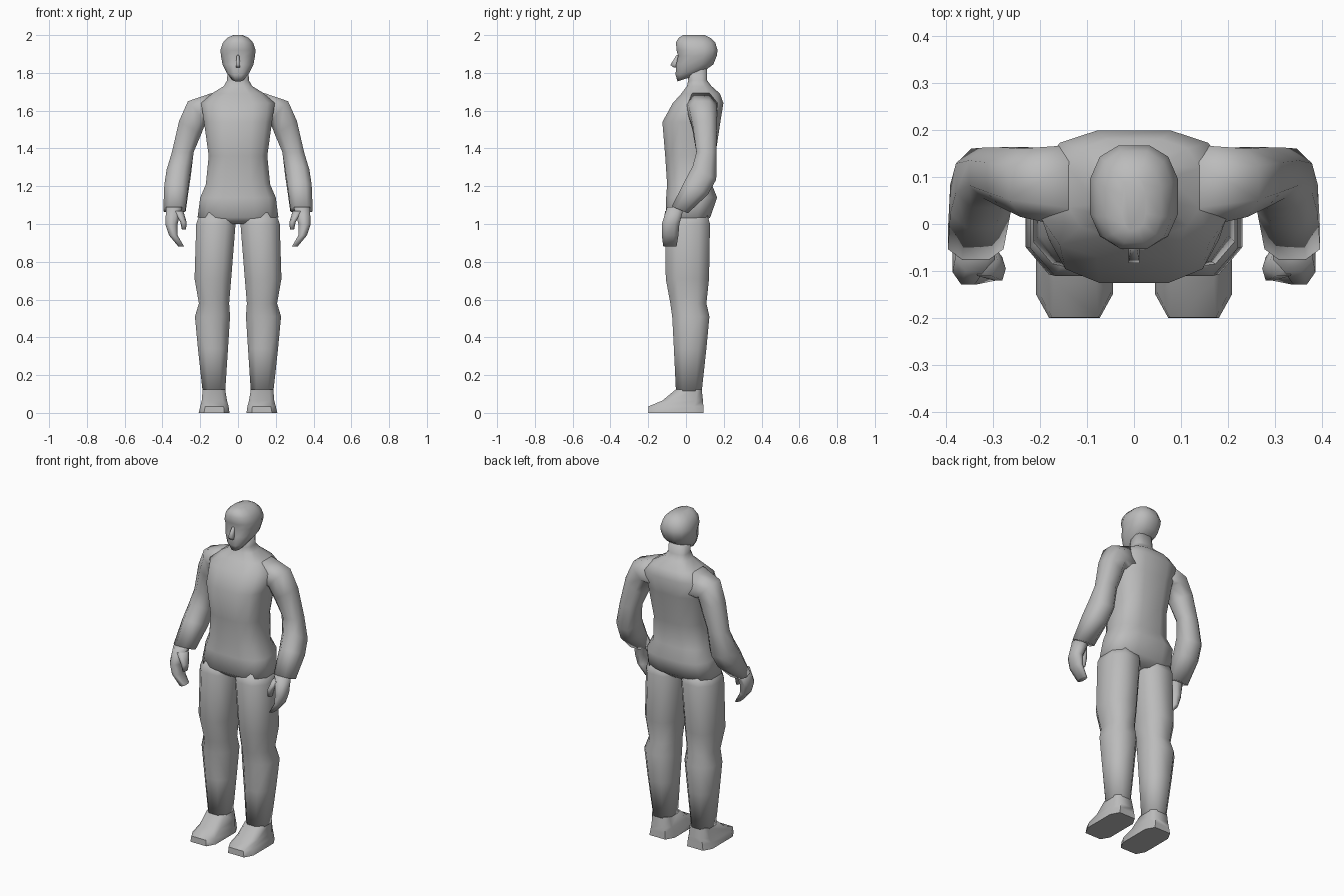
import bpy
import math

default_cube = bpy.data.objects.get("Cube")
if default_cube:
    bpy.data.objects.remove(default_cube, do_unlink=True)

grey = bpy.data.materials.new("plain grey")
grey.use_nodes = True
grey.diffuse_color = (0.5, 0.5, 0.5, 1)
grey.node_tree.nodes["Principled BSDF"].inputs["Base Color"].default_value = grey.diffuse_color


def rounded(value, power):
    return math.copysign(abs(value) ** power, value)


def outline(sides, power):
    """Unit cross-section, flat side to the front, filling -1..1 both ways."""
    angles = [math.tau * (i + 0.5) / sides for i in range(sides)]
    points = [(rounded(math.sin(a), power), -rounded(math.cos(a), power)) for a in angles]
    wide = max(abs(u) for u, v in points)
    deep = max(abs(v) for u, v in points)
    return [(u / wide, v / deep) for u, v in points]


def loft(name, rings, sides=8, power=0.9, mirrored=False, sharp_angle=100):
    """Skin rings given as left, right, front, back, height, tilt in y, tilt in x."""
    section = outline(sides, power)
    verts, faces = [], []
    for ring in rings:
        x0, x1, y0, y1, z, tilt_y, tilt_x = (tuple(ring) + (0, 0))[:7]
        for u, v in section:
            verts.append(((x0 + x1 + u * (x1 - x0)) / 2,
                          (y0 + y1 + v * (y1 - y0)) / 2,
                          z + tilt_y * v + tilt_x * u))
    for r in range(len(rings) - 1):
        for i in range(sides):
            j = (i + 1) % sides
            low, high = r * sides, (r + 1) * sides
            faces.append((low + i, low + j, high + j, high + i))
    last = len(verts) - sides
    faces.append(tuple(reversed(range(sides))))
    faces.append(tuple(range(last, last + sides)))
    mesh = bpy.data.meshes.new(name)
    mesh.from_pydata(verts, [], faces)
    mesh.materials.append(grey)
    obj = bpy.data.objects.new(name, mesh)
    bpy.context.collection.objects.link(obj)
    if mirrored:
        obj.modifiers.new("mirror", 'MIRROR').use_mirror_merge = False
    bpy.ops.object.select_all(action='DESELECT')
    obj.select_set(True)
    bpy.context.view_layer.objects.active = obj
    bpy.ops.object.shade_smooth_by_angle(angle=math.radians(sharp_angle))
    return obj


def centred(rings):
    """Expand rings that start with a half width."""
    return [(-ring[0],) + tuple(ring) for ring in rings]


# Torso, from the crotch up to the neck
loft("torso", centred([
    (.14, -.07, .09, 1.0),
    (.214, -.107, .128, 1.035),
    (.2, -.105, .165, 1.14),
    (.17, -.1, .137, 1.21),
    (.155, -.11, .155, 1.36),
    (.18, -.125, .182, 1.54),
    (.195, -.07, .198, 1.64),
    (.14, -.025, .18, 1.69),
    (.075, .005, .135, 1.73),
    (.058, .012, .112, 1.76),
    (.055, .01, .11, 1.82),
]), sides=12, power=0.68)

# Head with a jaw that drops forward and a hairline ridge
loft("head", centred([
    (.035, -.045, .08, 1.775, .02),
    (.06, -.055, .11, 1.805, .015),
    (.082, -.052, .145, 1.845),
    (.09, -.042, .163, 1.89),
    (.093, -.05, .167, 1.92),
    (.08, -.053, .155, 1.96),
    (.058, -.04, .13, 1.985),
    (.025, -.015, .1, 2),
]), sides=12, power=0.8)

loft("nose", centred([
    (.01, -.065, -.03, 1.828),
    (.012, -.083, -.03, 1.842),
    (.006, -.05, -.03, 1.895),
]), sides=4, power=0.6)

# Arms, hanging with bent elbows and an open cuff
loft("upper_arm_and_forearm", [
    (.277, .395, -.075, .01, 1.075, -.018),
    (.262, .39, -.008, .115, 1.19, -.035),
    (.25, .378, .035, .16, 1.27, -.035),
    (.235, .35, .055, .162, 1.38),
    (.195, .312, .035, .163, 1.51, 0, .035),
    (.17, .265, .015, .16, 1.595, 0, .055),
    (.09, .14, -.01, .168, 1.61, 0, .083),
], power=0.8, mirrored=True)

loft("hand", [
    (.285, .315, -.12, -.05, .88),
    (.32, .365, -.128, -.04, .94),
    (.32, .385, -.128, -.035, 1.0),
    (.295, .38, -.1, -.01, 1.09),
], mirrored=True)

loft("thumb", [
    (.275, .297, -.115, -.08, .97),
    (.272, .305, -.12, -.07, 1.01),
    (.29, .345, -.11, -.04, 1.07),
], sides=6, mirrored=True)

# Legs and feet
loft("leg", [
    (.068, .187, -.053, .083, .11),
    (.053, .212, -.064, .108, .34),
    (.042, .228, -.073, .124, .51),
    (.047, .207, -.083, .108, .58),
    (.036, .23, -.107, .122, .71),
    (.013, .221, -.11, .127, 1.0),
    (.02, .2, -.09, .11, 1.06),
], power=0.8, mirrored=True)

loft("foot", [
    (.045, .208, -.2, .094, 0),
    (.05, .2, -.198, .092, .035),
    (.058, .192, -.125, .09, .065),
    (.068, .187, -.053, .083, .125),
], power=0.48, mirrored=True, sharp_angle=60)
